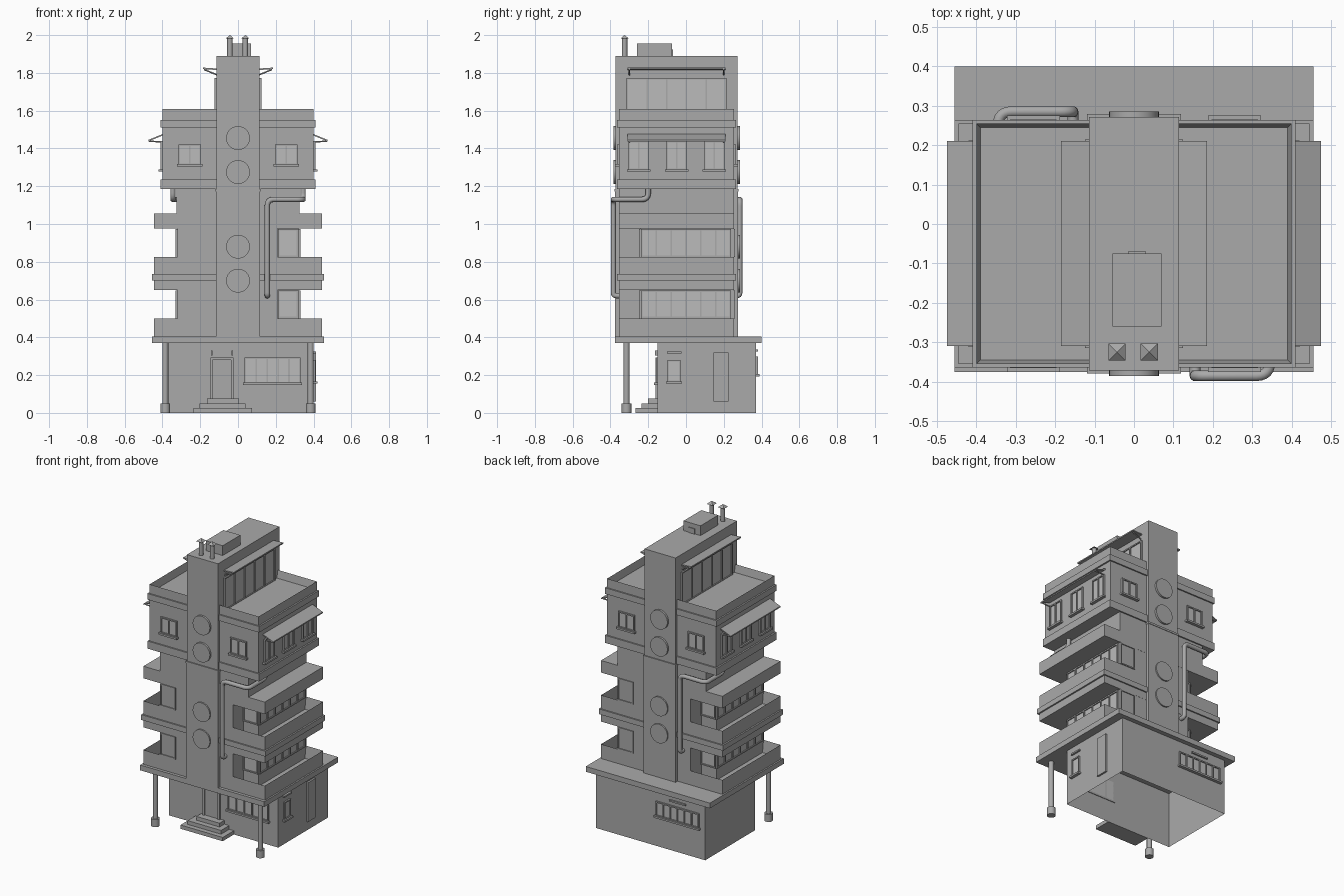
import bpy, bmesh, math
from mathutils import Matrix, Vector

cube = bpy.data.objects.get("Cube")
if cube:
    bpy.data.objects.remove(cube, do_unlink=True)


def material(name, value):
    m = bpy.data.materials.new(name)
    m.use_nodes = True
    m.diffuse_color = (value, value, value, 1)
    m.node_tree.nodes["Principled BSDF"].inputs["Base Color"].default_value = m.diffuse_color
    return m


GREY = material("plaster_grey", 0.4)
GLASS = material("pale_glass", 0.5)
# half turn about the tower's own vertical axis
TURN = Matrix.Translation((0, -0.1, 0)) @ Matrix.Rotation(math.pi, 4, "Z")


def add(name, mesh, mat=GREY, at=Matrix(), twin=False):
    if not mesh.materials:
        mesh.materials.append(mat)
    for m, suffix in ((at, ""), (TURN @ at, "_turned"))[:2 if twin else 1]:
        ob = bpy.data.objects.new(name + suffix, mesh)
        ob.matrix_world = m
        bpy.context.collection.objects.link(ob)


def finish(name, bm, **kw):
    mesh = bpy.data.meshes.new(name)
    bm.to_mesh(mesh)
    bm.free()
    add(name, mesh, **kw)


def box(name, x, y, z, rim=0, depth=0, open_bottom=False, **kw):
    """Box from ranges; a rim sinks the top face, leaving a parapet."""
    bm = bmesh.new()
    bmesh.ops.create_cube(bm, size=1)
    for v in bm.verts:
        v.co = [r[0] if c < 0 else r[1] for c, r in zip(v.co, (x, y, z))]
    bm.normal_update()
    if rim:
        top = max(bm.faces, key=lambda f: f.normal.z)
        bmesh.ops.inset_region(bm, faces=[top], thickness=rim)
        bmesh.ops.translate(bm, verts=top.verts, vec=(0, 0, -depth))
    if open_bottom:
        bmesh.ops.delete(bm, geom=[min(bm.faces, key=lambda f: f.normal.z)], context="FACES_ONLY")
    finish(name, bm, **kw)


def cylinder(name, centre, r, length, sides=16, r2=None, axis="Z", **kw):
    bm = bmesh.new()
    bmesh.ops.create_cone(bm, cap_ends=True, segments=sides, radius1=r,
                          radius2=r if r2 is None else r2, depth=length)
    if axis == "Y":
        bmesh.ops.rotate(bm, verts=bm.verts, matrix=Matrix.Rotation(math.pi / 2, 3, "X"))
    if sides == 4:
        bmesh.ops.rotate(bm, verts=bm.verts, matrix=Matrix.Rotation(math.pi / 4, 3, "Z"))
    for f in bm.faces:
        f.smooth = sides > 4 and len(f.verts) == 4
    finish(name, bm, at=Matrix.Translation(centre), **kw)


def window(name, centre, w, h, angle=0, panes=2, sill=True, t=0.008, **kw):
    """Framed window facing -y, turned by angle about z."""
    at = Matrix.Translation(centre) @ Matrix.Rotation(math.radians(angle), 4, "Z")
    kw["at"] = at
    u, v = w / 2, h / 2
    box(name + "_glass", (-u, u), (-0.003, 0.004), (-v, v), mat=GLASS, **kw)
    for i in range(panes + 1):
        c = -u + w * i / panes
        box(name + "_bar", (c - t / 2, c + t / 2), (-0.01, 0.004), (-v, v), **kw)
    for c in (-v, v):
        box(name + "_rail", (-u - t / 2, u + t / 2), (-0.01, 0.004), (c - t / 2, c + t / 2), **kw)
    if sill:
        box(name + "_sill", (-u - 0.012, u + 0.012), (-0.02, 0.004), (-v - 0.012, -v), **kw)


def awning(name, x, z, y=(-0.31, 0.21), t=0.008):
    bm = bmesh.new()
    ring = [(x[0], z[0]), (x[1], z[1]), (x[1], z[1] + t), (x[0], z[0] + t)]
    face = bm.faces.new([bm.verts.new((a, y[0], b)) for a, b in ring])
    new = bmesh.ops.extrude_face_region(bm, geom=[face])["geom"]
    bmesh.ops.translate(bm, verts=[v for v in new if isinstance(v, bmesh.types.BMVert)],
                        vec=(0, y[1] - y[0], 0))
    bmesh.ops.recalc_face_normals(bm, faces=bm.faces)
    finish(name, bm, twin=True)


def pipe(name, points, r, bend=0.035):
    pts = [Vector(p) for p in points]
    path = [pts[0]]
    for a, b, c in zip(pts, pts[1:], pts[2:]):
        k = min(bend, (a - b).length / 2, (c - b).length / 2)
        p, q = b + (a - b).normalized() * k, b + (c - b).normalized() * k
        path += [p.lerp(b, s / 6).lerp(b.lerp(q, s / 6), s / 6) for s in range(7)]
    path.append(pts[-1])
    curve = bpy.data.curves.new(name, "CURVE")
    curve.dimensions = "3D"
    curve.bevel_depth, curve.bevel_resolution, curve.use_fill_caps = r, 3, True
    spline = curve.splines.new("POLY")
    spline.points.add(len(path) - 1)
    for sp, p in zip(spline.points, path):
        sp.co = (*p, 1)
    tmp = bpy.data.objects.new(name + "_path", curve)
    mesh = bpy.data.meshes.new_from_object(tmp)
    bpy.data.objects.remove(tmp)
    mesh.shade_smooth()
    add(name, mesh, twin=True)


# ground floor, slab and pillars
box("ground_floor", (-0.4, 0.4), (-0.15, 0.37), (0, 0.37), open_bottom=True)
box("ground_slab", (-0.455, 0.455), (-0.375, 0.4), (0.37, 0.405))
for x in (-0.385, 0.385):
    cylinder("pillar", (x, -0.315, 0.2), 0.016, 0.35)
    cylinder("pillar_foot", (x, -0.315, 0.025), 0.026, 0.05)

# entrance
for i, (x0, x1, y, top) in enumerate(((-0.235, 0.075, -0.267, 0.025),
                                      (-0.205, 0.04, -0.235, 0.05),
                                      (-0.165, 0.005, -0.2, 0.075))):
    box("step", (x0, x1), (y, -0.15), (i * 0.025, top))
box("door", (-0.135, -0.03), (-0.154, -0.15), (0.075, 0.285))
for x in (-0.14, -0.03):
    box("door_post", (x - 0.006, x + 0.006), (-0.162, -0.15), (0.075, 0.285))
    box("door_lamp", (x - 0.004, x + 0.004), (-0.165, -0.15), (0.305, 0.33))
box("door_lintel", (-0.146, -0.024), (-0.162, -0.15), (0.28, 0.292))

# ground floor windows and side panel
window("front_window", (0.183, -0.15, 0.225), 0.29, 0.13, panes=5)
window("side_window", (0.4, -0.063, 0.222), 0.06, 0.11, 90, 1)
window("back_window", (-0.2, 0.37, 0.25), 0.31, 0.09, 180, 6)
box("back_lamp", (-0.26, -0.14), (0.37, 0.38), (0.325, 0.335))
box("side_panel", (0.4, 0.412), (0.145, 0.225), (0.06, 0.32))
box("side_panel_lamp", (0.4, 0.412), (-0.1, -0.025), (0.315, 0.325))

# stair core
box("core_lower", (-0.117, 0.117), (-0.376, 0.276), (0.405, 1.18))
box("core_upper", (-0.114, 0.114), (-0.372, 0.272), (1.18, 1.89))
box("core_joint", (-0.119, 0.119), (-0.379, 0.279), (1.172, 1.185))
for z in (0.7, 0.88, 1.275, 1.455):
    cylinder("round_panel", (0, -0.377, z), 0.063, 0.016, 32, axis="Y", twin=True)

# balcony bands
Y = (-0.355, 0.255)
for z0, z1 in ((0.405, 0.5), (0.65, 0.825)):
    box("balcony", (-0.445, 0.445), Y, (z0, z1), rim=0.015, depth=0.08)
box("balcony_trim", (-0.455, 0.455), (-0.364, 0.264), (0.7, 0.735))
box("canopy", (-0.445, 0.445), Y, (0.975, 1.055))

# glazed storeys with one open corner on each half
for z0, z1 in ((0.5, 0.65), (0.825, 0.975)):
    zm, h = (z0 + z1) / 2, z1 - z0
    box("storey_wall", (0.05, 0.21), (-0.354, -0.2), (z0 - 0.08, z1), twin=True)
    box("storey_room", (0.05, 0.32), (-0.24, 0.254), (z0 - 0.08, z1), twin=True)
    window("balcony_glazing", (0.32, 0, zm), 0.47, h - 0.01, 90, 6, False, twin=True)
    window("corner_glazing", (0.265, -0.24, zm), 0.1, h - 0.01, 0, 1, False, twin=True)
    window("end_window", (0.265, 0.25, zm), 0.105, h - 0.01, 180, 1, False, twin=True)

# top storey with parapet roof
box("neck", (-0.325, 0.325), Y, (1.055, 1.19))
box("top_storey", (-0.4, 0.4), Y, (1.185, 1.61), rim=0.015, depth=0.05)
for z0, z1 in ((1.185, 1.235), (1.51, 1.55)):
    box("top_storey_band", (-0.41, 0.41), (-0.364, 0.264), (z0, z1))
for x in (-0.255, 0.255):
    window("top_window", (x, -0.355, 1.367), 0.11, 0.1, twin=True)
for y in (-0.25, -0.05, 0.15):
    window("top_side_window", (0.4, y, 1.362), 0.1, 0.145, 90, twin=True)
awning("top_awning", (0.395, 0.475), (1.47, 1.437))

# roof terrace glazing, awning and rooftop parts
window("terrace_glazing", (0.114, -0.05, 1.665), 0.52, 0.21, 90, 5, False, twin=True)
awning("terrace_awning", (0.11, 0.185), (1.815, 1.82))
for y in (-0.3, 0.2):
    pipe("awning_bracket", [(0.112, y, 1.79), (0.18, y, 1.818)], 0.004)
    pipe("side_bracket", [(0.4, y, 1.435), (0.47, y, 1.438)], 0.004)
box("roof_hatch", (-0.054, 0.07), (-0.26, -0.075), (1.89, 1.955))
box("hatch_door", (-0.015, 0.03), (-0.075, -0.07), (1.89, 1.925))
for x in (-0.043, 0.039):
    cylinder("chimney", (x, -0.325, 1.935), 0.014, 0.1)
    cylinder("chimney_cap", (x, -0.325, 1.991), 0.031, 0.018, 4, 0.001)

# outside drain pipes
pipe("drain_pipe", [(0.155, -0.35, 0.62), (0.155, -0.385, 0.62), (0.155, -0.385, 1.13),
                    (0.345, -0.385, 1.13), (0.345, -0.2, 1.13), (0.345, -0.2, 1.2)], 0.014)
